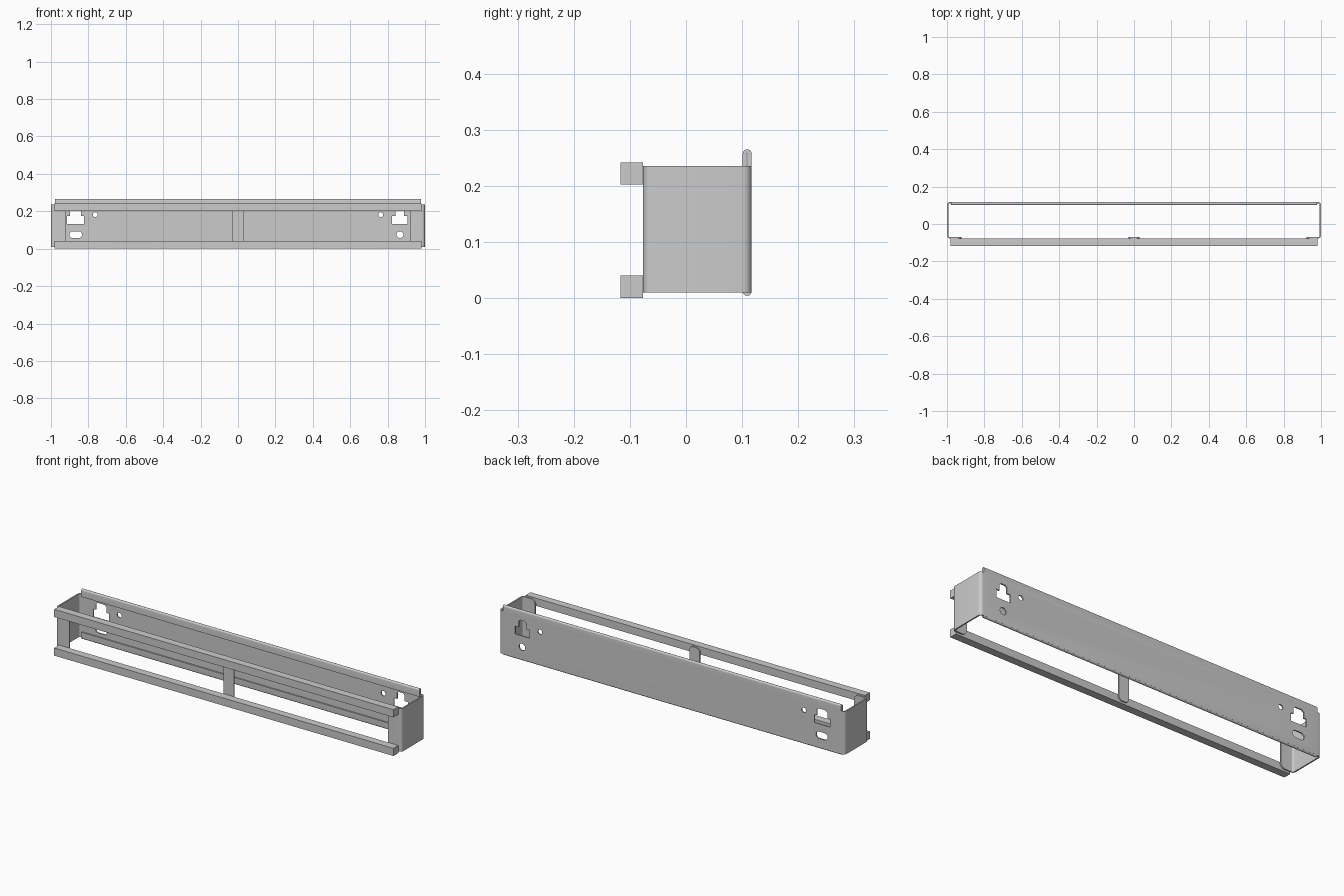
import bpy, bmesh
from math import cos, sin, pi

if "Cube" in bpy.data.objects:
    bpy.data.objects.remove(bpy.data.objects["Cube"])

T = 0.007            # sheet thickness
R = 0.016            # outer bend radius
FRONT, BACK = -0.077, 0.117
Z0, Z1 = 0.01, 0.235


def arc(cx, cy, r, a0, a1, n=8):
    return [(cx + r * cos(a0 + (a1 - a0) * i / n), cy + r * sin(a0 + (a1 - a0) * i / n))
            for i in range(n + 1)]


def prism(name, pts, axis, a, b, round_y=0, select=None):
    """Extrude a closed outline along an axis; optionally round edges running in y."""
    place = {'x': lambda u, v, w: (w, u, v),
             'y': lambda u, v, w: (u, w, v),
             'z': lambda u, v, w: (u, v, w)}[axis]
    bm = bmesh.new()
    lo = [bm.verts.new(place(u, v, a)) for u, v in pts]
    hi = [bm.verts.new(place(u, v, b)) for u, v in pts]
    bm.faces.new(lo)
    bm.faces.new(hi)
    n = len(pts)
    for i in range(n):
        j = (i + 1) % n
        bm.faces.new((lo[i], lo[j], hi[j], hi[i]))
    bmesh.ops.recalc_face_normals(bm, faces=bm.faces)
    if round_y:
        edges = [e for e in bm.edges
                 if abs(e.verts[0].co.x - e.verts[1].co.x) < 1e-6
                 and abs(e.verts[0].co.z - e.verts[1].co.z) < 1e-6
                 and (select is None or select(e))]
        bmesh.ops.bevel(bm, geom=edges, offset=round_y, segments=6, profile=0.5, affect='EDGES')
    me = bpy.data.meshes.new(name)
    bm.to_mesh(me)
    bm.free()
    ob = bpy.data.objects.new(name, me)
    bpy.context.collection.objects.link(ob)
    return ob


def rect(u0, u1, v0, v1):
    return [(u0, v0), (u1, v0), (u1, v1), (u0, v1)]


def activate(ob):
    bpy.ops.object.select_all(action='DESELECT')
    ob.select_set(True)
    bpy.context.view_layer.objects.active = ob


def smooth(ob):
    activate(ob)
    bpy.ops.object.shade_smooth_by_angle(angle=pi / 6)


# Bent sheet body: back wall, side walls and front flanges
def half(r, y):
    return ([(0.922, y)] + arc(1 - R, FRONT + R, r, -pi / 2, 0)
            + arc(1 - R, BACK - R, r, 0, pi / 2))


def chain(r, y):
    h = half(r, y)
    return h + [(-x, v) for x, v in reversed(h)]


outline = chain(R, FRONT) + chain(R - T, FRONT + T)[::-1]
body = prism("bracket_body", outline, 'z', Z0, Z1, 0.025,
             lambda e: abs(abs(e.verts[0].co.x) - 0.922) < 1e-4)

# Mounting holes in the back wall
def keyhole(cx, wide, narrow):
    return [(cx - wide, 0.133), (cx + wide, 0.133), (cx + wide, 0.175), (cx + narrow, 0.175),
            (cx + narrow, 0.205), (cx + narrow - 0.01, 0.214), (cx - narrow + 0.01, 0.214),
            (cx - narrow, 0.205), (cx - narrow, 0.175), (cx - wide, 0.175)]


holes = [keyhole(-0.869, 0.045, 0.03), keyhole(0.865, 0.041, 0.022),
         arc(-0.852, 0.075, 0.018, -pi / 2, pi / 2, 10)
         + arc(-0.884, 0.075, 0.018, pi / 2, 3 * pi / 2, 10),
         arc(0.866, 0.075, 0.018, 0, 2 * pi, 24)[:-1]]
holes += [arc(x, 0.182, 0.013, 0, 2 * pi, 20)[:-1] for x in (-0.763, 0.763)]
for pts in holes:
    cutter = prism("hole_cutter", pts, 'y', 0.09, 0.14)
    cutter.hide_render = True
    mod = body.modifiers.new("hole", 'BOOLEAN')
    mod.operation = 'DIFFERENCE'
    mod.solver = 'EXACT'
    mod.object = cutter
    activate(body)
    bpy.ops.object.modifier_apply(modifier=mod.name)
    bpy.data.objects.remove(cutter, do_unlink=True)
smooth(body)

# Folded hems along the top and bottom of the back wall
def hem(name, root, tip, end, s):
    r = 0.008
    c, zc = BACK - r, tip - s * r
    pts = ([(BACK, root)] + arc(c, zc, r, 0, s * pi, 12) + [(c - r, end), (c - r + T, end)]
           + arc(c, zc, r - T, s * pi, 0, 8) + [(BACK - T, root)])
    smooth(prism(name, pts, 'x', -0.978, 0.978))


hem("top_hem", Z1, 0.265, 0.225, 1)
hem("bottom_hem", Z0 + 0.003, 0.004, 0.04, -1)

# Front rails and the centre strap joining them
for name, z in (("lower_rail", 0.0), ("upper_rail", 0.202)):
    prism(name, rect(-0.117, FRONT, z, z + 0.04), 'x', -0.981, 0.981)
smooth(prism("centre_strap", rect(-0.03, 0.03, Z0, Z1), 'y', FRONT, FRONT + T, 0.022))
